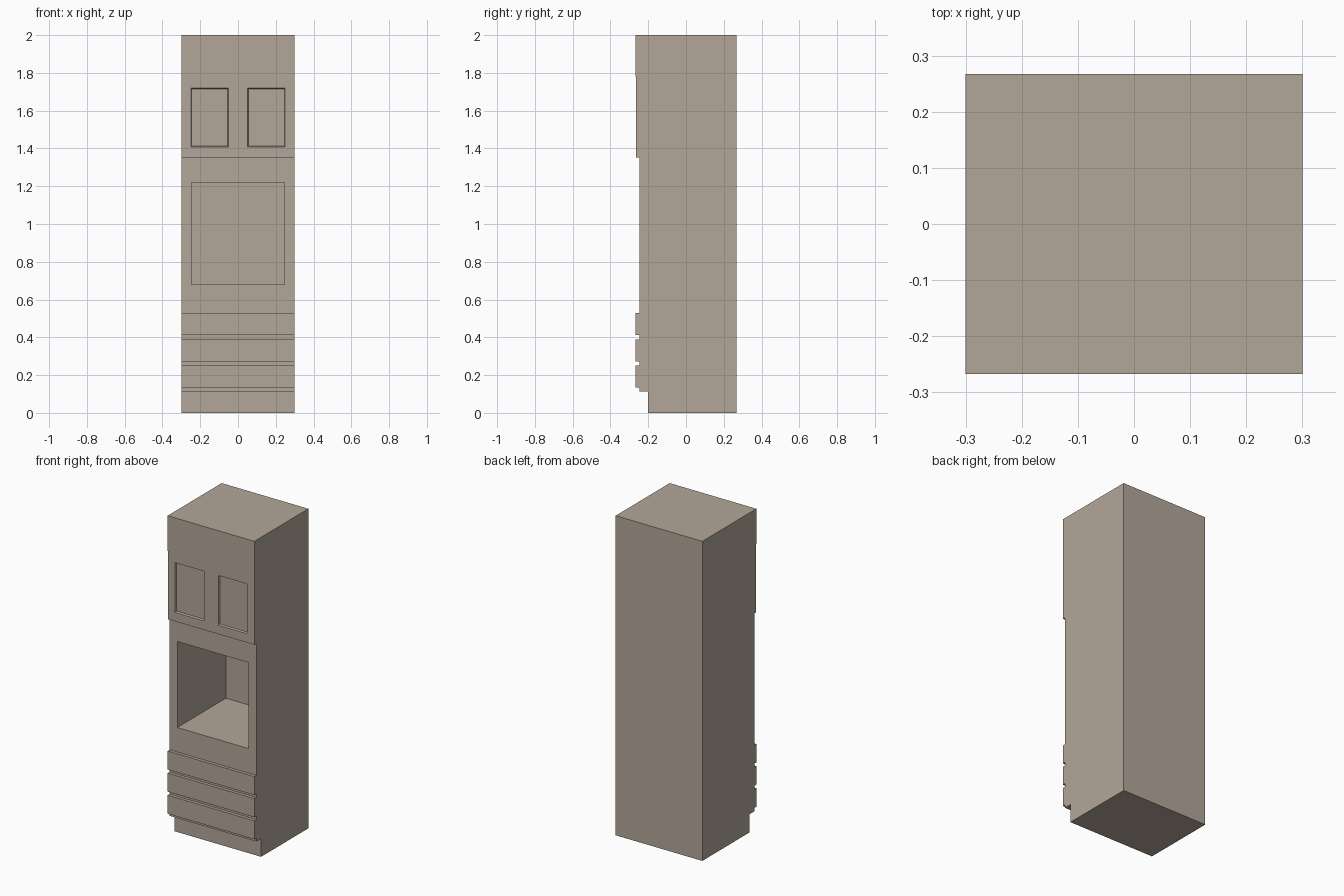
import bpy, bmesh

if "Cube" in bpy.data.objects:
    bpy.data.objects.remove(bpy.data.objects["Cube"])

W = 0.30            # half width
BACK = 0.267        # rear plane
BODY = -0.247       # carcass front plane
FRONT = -0.267      # door and drawer front plane

# Warm grey-brown finish shared by every part
finish = bpy.data.materials.new("warm_grey_finish")
finish.diffuse_color = (0.45, 0.38, 0.32, 1)
finish.use_nodes = True
finish.node_tree.nodes["Principled BSDF"].inputs["Base Color"].default_value = finish.diffuse_color


def link_mesh(name, bm):
    bmesh.ops.recalc_face_normals(bm, faces=bm.faces[:])
    mesh = bpy.data.meshes.new(name)
    bm.to_mesh(mesh)
    bm.free()
    mesh.materials.append(finish)
    obj = bpy.data.objects.new(name, mesh)
    bpy.context.collection.objects.link(obj)
    return obj


def extrude_profile(name, yz):
    """Side profile extruded across the full cabinet width."""
    bm = bmesh.new()
    face = bm.faces.new([bm.verts.new((-W, y, z)) for y, z in yz])
    ext = bmesh.ops.extrude_face_region(bm, geom=[face])
    moved = [v for v in ext["geom"] if isinstance(v, bmesh.types.BMVert)]
    bmesh.ops.translate(bm, verts=moved, vec=(2 * W, 0, 0))
    return link_mesh(name, bm)


def front_board(name, z0, z1, front=FRONT):
    return extrude_profile(name, [(front, z0), (BODY, z0), (BODY, z1), (front, z1)])


def cut_pocket(obj, x0, x1, z0, z1, front, depth, taper=0.0):
    """Cut a pocket into the front plane, optionally with sloping walls."""
    bm = bmesh.new()
    rings = []
    for y, grow in ((front + depth, -taper), (front - depth, taper)):
        rings.append([bm.verts.new((x, y, z)) for x, z in (
            (x0 - grow, z0 - grow), (x1 + grow, z0 - grow),
            (x1 + grow, z1 + grow), (x0 - grow, z1 + grow))])
    a, b = rings
    bm.faces.new(a)
    bm.faces.new(b[::-1])
    for i in range(4):
        j = (i + 1) % 4
        bm.faces.new((a[i], b[i], b[j], a[j]))
    cutter = link_mesh("pocket_cutter", bm)
    cutter.hide_render = True
    mod = obj.modifiers.new("pocket", 'BOOLEAN')
    mod.operation = 'DIFFERENCE'
    mod.solver = 'EXACT'
    mod.object = cutter
    bpy.context.view_layer.objects.active = obj
    bpy.ops.object.modifier_apply(modifier=mod.name)
    bpy.data.objects.remove(cutter)


# Carcass with recessed toe kick and deep open oven niche
carcass = extrude_profile("carcass", [
    (-0.20, 0), (BACK, 0), (BACK, 2), (BODY, 2), (BODY, 0.114), (-0.20, 0.114)])
cut_pocket(carcass, -0.247, 0.247, 0.681, 1.219, BODY, 0.48)

# Three drawer fronts
for i in range(3):
    z = 0.135 + i * 0.1383
    front_board(f"drawer_front_{i + 1}", z, z + 0.116)

# Upper door with two recessed panels
door = front_board("upper_door", 1.352, 1.78, FRONT + 0.001)
for s in (-1, 1):
    x0, x1 = sorted((s * 0.05, s * 0.25))
    cut_pocket(door, x0, x1, 1.408, 1.719, FRONT + 0.001, 0.01, 0.005)

# Plain fascia above the door
front_board("top_fascia", 1.78, 2.0)
